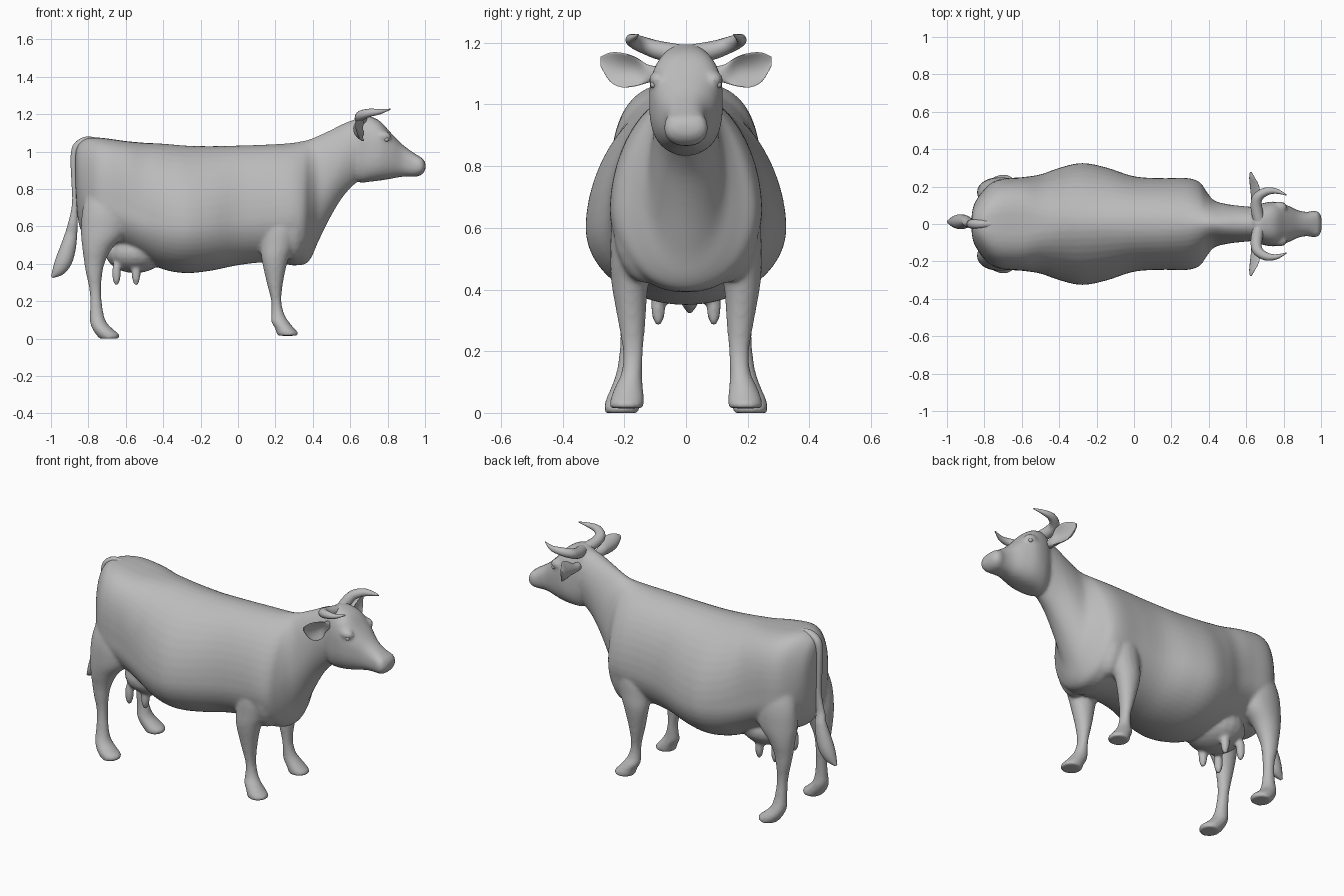
import bpy
import bmesh
from math import sin, cos, pi, copysign, radians
from mathutils import Vector, Matrix

cube = bpy.data.objects.get("Cube")
if cube:
    bpy.data.objects.remove(cube, do_unlink=True)

GREY = (0.5, 0.5, 0.5, 1)
hide = bpy.data.materials.new("plain grey")
hide.use_nodes = True
hide.diffuse_color = GREY
hide.node_tree.nodes["Principled BSDF"].inputs["Base Color"].default_value = GREY


def smooth_path(rows, steps):
    """Catmull-Rom resampling of rows of numbers."""
    out = []
    last = len(rows) - 1
    for i in range(last):
        a, b, c, d = (Vector(rows[min(max(j, 0), last)]) for j in range(i - 1, i + 3))
        for s in range(steps):
            t = s / steps
            out.append(b + (c - a) * (t / 2) + (2 * a - 5 * b + 4 * c - d) * (t * t / 2)
                       + (3 * b - a - 3 * c + d) * (t ** 3 / 2))
    return out + [Vector(rows[-1])]


def loft(bm, rows, ring, steps=4, sides=28):
    """Skin closed rings; ring(row, c, s) places one point of the section."""
    loops = []
    for row in smooth_path(rows, steps):
        angles = [2 * pi * k / sides for k in range(sides)]
        loops.append([bm.verts.new(ring(row, cos(a), sin(a))) for a in angles])
    for lo, hi in zip(loops, loops[1:]):
        for k in range(sides):
            n = (k + 1) % sides
            bm.faces.new((lo[k], lo[n], hi[n], hi[k]))
    bm.faces.new(loops[0][::-1])
    bm.faces.new(loops[-1])


def ball(bm, centre, size):
    bmesh.ops.create_uvsphere(bm, u_segments=20, v_segments=12, radius=1,
                              matrix=Matrix.Translation(centre) @ Matrix.Diagonal((*size, 1)))


def finish(name, bm, fuse=False):
    bmesh.ops.recalc_face_normals(bm, faces=bm.faces)
    mesh = bpy.data.meshes.new(name)
    bm.to_mesh(mesh)
    bm.free()
    mesh.materials.append(hide)
    ob = bpy.data.objects.new(name, mesh)
    bpy.context.collection.objects.link(ob)
    bpy.ops.object.select_all(action='DESELECT')
    bpy.context.view_layer.objects.active = ob
    ob.select_set(True)
    if fuse:
        remesh = ob.modifiers.new("fuse", 'REMESH')
        remesh.mode = 'VOXEL'
        remesh.voxel_size = 0.009
        relax = ob.modifiers.new("relax", 'SMOOTH')
        relax.iterations = 8
        bpy.ops.object.modifier_apply(modifier="fuse")
        bpy.ops.object.modifier_apply(modifier="relax")
        bpy.ops.object.shade_smooth()
    else:
        bpy.ops.object.shade_smooth_by_angle(angle=radians(50))


def power(v, n):
    return copysign(abs(v) ** (2 / n), v)


# Cross-section of trunk: x, bottom, top, half width, widest height, squareness of the back
def trunk_ring(row, c, s):
    x, low, top, half, mid, n = row
    n = n if s > 0 else 2
    reach = top - mid if s > 0 else mid - low
    return x, half * power(c, n), mid + reach * power(s, n)


# The head is square above and below
def head_ring(row, c, s):
    x, low, top, half, mid, n = row
    reach = top - mid if s > 0 else mid - low
    return x, half * power(c, n), mid + reach * power(s, n)


# Horizontal leg section: height, back x, front x, side position, half thickness
def leg_ring(row, c, s):
    z, back, front, y, half = row
    return (back + front) / 2 + (front - back) / 2 * c, y + half * s, z


TRUNK = [
    (-.868, .8, 1.0, .05, .92, 2), (-.853, .62, 1.04, .11, .85, 2.2),
    (-.81, .53, 1.07, .175, .76, 2.5), (-.76, .5, 1.075, .222, .72, 2.8),
    (-.7, .49, 1.07, .243, .7, 3), (-.6, .47, 1.056, .25, .67, 3),
    (-.5, .42, 1.047, .265, .63, 2.4), (-.4, .37, 1.042, .3, .61, 2),
    (-.28, .35, 1.032, .326, .6, 1.85), (-.15, .362, 1.029, .303, .61, 1.85),
    (0, .392, 1.032, .255, .63, 2), (.15, .408, 1.037, .245, .65, 2),
    (.28, .395, 1.045, .246, .66, 1.85), (.35, .395, 1.057, .225, .66, 1.7),
    (.39, .43, 1.068, .17, .69, 1.7), (.43, .52, 1.085, .125, .76, 1.8),
    (.5, .66, 1.117, .106, .86, 2), (.57, .77, 1.152, .097, .96, 2), (.65, .85, 1.18, .09, 1.02, 2)]
HEAD = [
    (.6, .87, 1.13, .07, 1.0, 2), (.65, .835, 1.192, .095, 1.0, 2.4),
    (.7, .838, 1.19, .114, 1.0, 2.6), (.76, .845, 1.162, .119, 1.01, 2.6),
    (.82, .855, 1.097, .1, .99, 2.5), (.88, .865, 1.037, .072, .95, 2.4),
    (.93, .865, 1.0, .065, .93, 2.4), (.965, .868, .977, .072, .925, 2.4),
    (.99, .883, .96, .062, .922, 2.3), (1.003, .905, .938, .035, .92, 2)]
FRONT_LEG = [
    (.78, .17, .3, .13, .05), (.62, .125, .33, .158, .08), (.5, .122, .3, .172, .073),
    (.42, .127, .268, .182, .06), (.3, .153, .241, .176, .045), (.2, .178, .232, .172, .033),
    (.13, .178, .248, .176, .034), (.09, .178, .272, .184, .044),
    (.055, .198, .3, .189, .053), (.03, .205, .323, .192, .056), (.015, .213, .319, .192, .054)]
HIND_LEG = [
    (.88, -.78, -.66, .12, .06), (.7, -.83, -.59, .158, .083), (.57, -.84, -.6, .17, .08),
    (.48, -.832, -.675, .178, .063), (.41, -.823, -.71, .18, .048), (.35, -.813, -.725, .183, .039),
    (.25, -.793, -.732, .183, .03), (.15, -.792, -.722, .19, .032), (.09, -.792, -.705, .196, .044),
    (.05, -.778, -.668, .204, .054), (.02, -.758, -.633, .208, .057), (-.001, -.738, -.64, .208, .054)]

# Body: trunk, head, legs and udder fused into one smooth skin
bm = bmesh.new()
loft(bm, TRUNK, trunk_ring, sides=48)
loft(bm, HEAD, head_ring, sides=40)
ball(bm, (-.55, 0, .46), (.16, .16, .11))                     # udder
ball(bm, (.3, 0, .48), (.1, .16, .09))                        # brisket
for side in (-1, 1):
    for leg in (FRONT_LEG, HIND_LEG):
        loft(bm, [(z, b, f, side * y, h) for z, b, f, y, h in leg], leg_ring)
    ball(bm, (.29, side * .13, .62), (.09, .108, .2))         # shoulder point
    ball(bm, (.775, side * .09, 1.08), (.045, .03, .03))      # brow
    ball(bm, (.973, side * .038, .945), (.02, .026, .022))    # nostril rim
    for x in (-.65, -.545):
        ball(bm, (x, side * .09, .35), (.024, .024, .07))     # teat
finish("body", bm, fuse=True)

# Eyes
for side, label in ((1, "left"), (-1, "right")):
    bm = bmesh.new()
    ball(bm, (.793, side * .106, 1.064), (.014, .01, .011))
    finish(label + "_eye", bm)

# Horns sweep outward, then forward: x, y, z, radius
HORN = [(.672, .0, 1.162, .03), (.655, .085, 1.175, .031), (.66, .14, 1.193, .028),
        (.705, .173, 1.207, .022), (.76, .176, 1.213, .014), (.815, .155, 1.226, .003)]


def horn_ring(row, c, s):
    x, y, z, r, dx, dy = row
    return x + r * c * dx, y + r * c * dy, z + r * s


# Ears: cupped leaves growing sideways; y, x, z, half height, thickness, cup
EAR = [(.085, .65, 1.1, .022, .022, 0), (.125, .648, 1.1, .03, .022, .01),
       (.165, .638, 1.107, .048, .014, .035), (.21, .63, 1.112, .056, .011, .036),
       (.248, .625, 1.122, .046, .009, .02), (.278, .624, 1.14, .014, .004, .004)]


def ear_ring(row, c, s):
    y, x, z, half, thick, cup = row
    return x + thick * c + cup * s * s, y, z + half * s


for side, label in ((1, "left"), (-1, "right")):
    bm = bmesh.new()
    rows = []
    for i, p in enumerate(HORN):
        a, b = HORN[max(i - 1, 0)], HORN[min(i + 1, len(HORN) - 1)]
        across = Vector((b[1] - a[1], a[0] - b[0])).normalized()
        rows.append((*p, *across))
    loft(bm, rows, horn_ring, sides=16)
    bm.transform(Matrix.Diagonal((1, side, 1, 1)))
    finish(label + "_horn", bm)

    bm = bmesh.new()
    loft(bm, EAR, ear_ring, sides=24)
    bm.transform(Matrix.Diagonal((1, side, 1, 1)))
    finish(label + "_ear", bm)

# Tail: arches over the rump, hangs down and ends in a flattened tuft; x, z, depth, width
TAIL = [(-.74, 1.05, .02, .02), (-.81, 1.06, .02, .022), (-.86, 1.03, .021, .024),
        (-.878, .97, .017, .022), (-.877, .85, .014, .018), (-.872, .72, .015, .016),
        (-.885, .6, .027, .02), (-.905, .5, .04, .035), (-.93, .42, .045, .04),
        (-.96, .365, .034, .03), (-.995, .328, .006, .008)]


def tail_ring(row, c, s):
    x, z, deep, wide, tx, tz = row
    drift = .012 if z < .6 else 0
    return x - tz * deep * c, drift + wide * s, z + tx * deep * c


rows = []
for i, p in enumerate(TAIL):
    a, b = TAIL[max(i - 1, 0)], TAIL[min(i + 1, len(TAIL) - 1)]
    rows.append((*p, *Vector((b[0] - a[0], b[1] - a[1])).normalized()))
bm = bmesh.new()
loft(bm, rows, tail_ring, sides=18)
finish("tail", bm)
